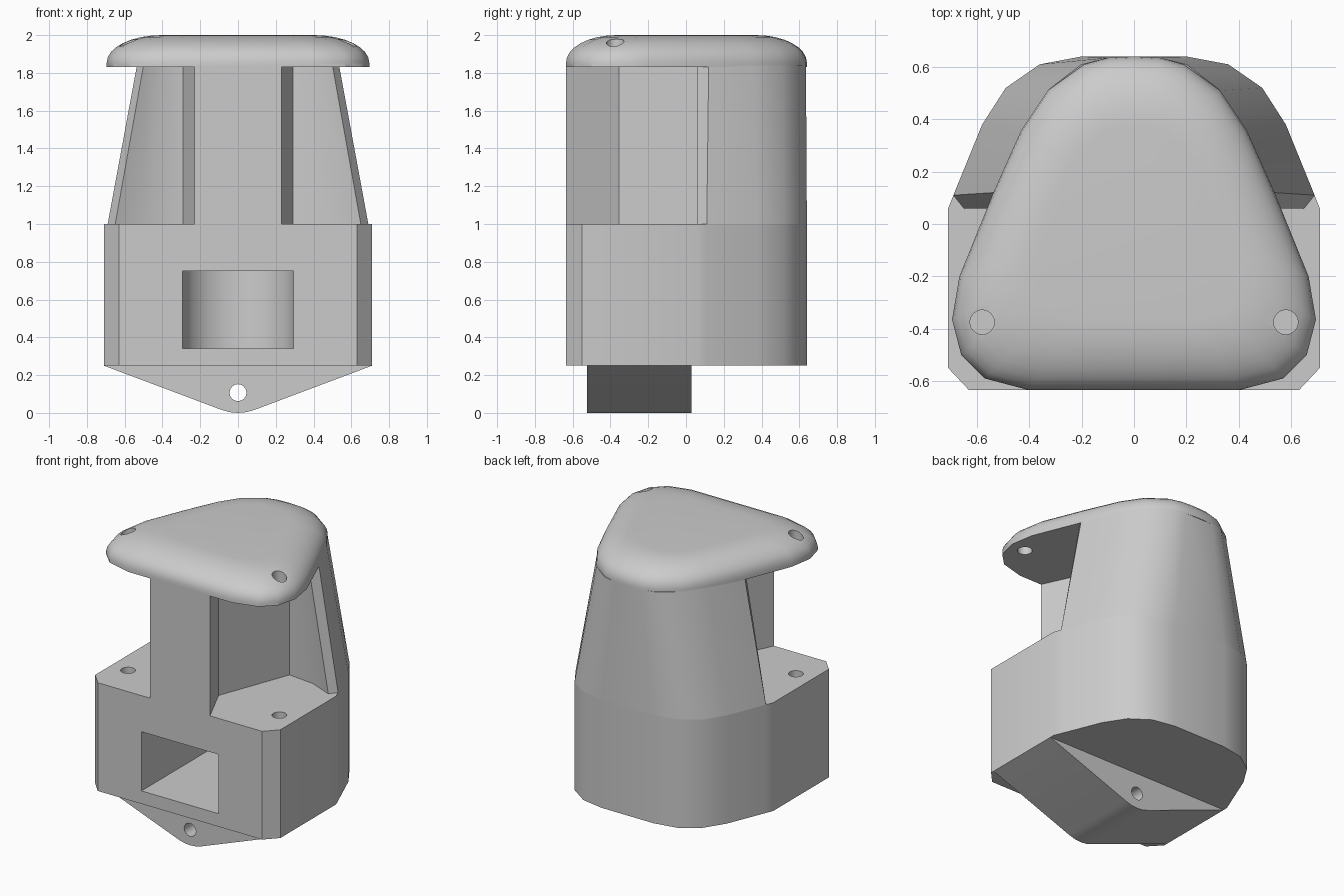
import bpy, bmesh
from math import sin, cos, pi, radians

cube = bpy.data.objects.get("Cube")
if cube:
    bpy.data.objects.remove(cube, do_unlink=True)

grey = bpy.data.materials.new("plain_grey")
grey.use_nodes = True
colour = (0.6, 0.6, 0.6, 1)
grey.diffuse_color = colour
grey.node_tree.nodes["Principled BSDF"].inputs["Base Color"].default_value = colour


def mirrored(half):
    """Close a half outline by reflecting it across x = 0."""
    return half + [(-x, y) for x, y in reversed(half) if x > 0]


def level(outline, z, scale=1):
    return [(x * scale, y * scale, z) for x, y in outline]


def loft(name, rings):
    """Solid skinned through rings with equal point counts."""
    bm = bmesh.new()
    loops = [[bm.verts.new(p) for p in ring] for ring in rings]
    for a, b in zip(loops, loops[1:]):
        for i in range(len(a)):
            j = (i + 1) % len(a)
            bm.faces.new((a[i], a[j], b[j], b[i]))
    bm.faces.new(loops[0])
    bm.faces.new(loops[-1])
    bmesh.ops.recalc_face_normals(bm, faces=bm.faces)
    mesh = bpy.data.meshes.new(name)
    bm.to_mesh(mesh)
    bm.free()
    mesh.materials.append(grey)
    obj = bpy.data.objects.new(name, mesh)
    bpy.context.collection.objects.link(obj)
    return obj


def activate(obj):
    bpy.ops.object.select_all(action='DESELECT')
    obj.select_set(True)
    bpy.context.view_layer.objects.active = obj


def cut(obj, cutter):
    activate(obj)
    mod = obj.modifiers.new("cut", 'BOOLEAN')
    mod.object, mod.operation, mod.solver = cutter, 'DIFFERENCE', 'EXACT'
    bpy.ops.object.modifier_apply(modifier=mod.name)
    bpy.data.objects.remove(cutter, do_unlink=True)


def circle(cx, cy, r, n=16):
    return [(cx + r * cos(2 * pi * i / n), cy + r * sin(2 * pi * i / n)) for i in range(n)]


def smooth(obj):
    activate(obj)
    bpy.ops.object.shade_smooth_by_angle(angle=radians(30))


# Lower body: box front with clipped corners and a rounded back
base_back = [(.2, .64), (.36, .61), (.49, .52), (.58, .38), (.69, .11)]
base = mirrored(base_back + [(.71, .06), (.71, -.55), (.63, -.635)])
body = loft("lower_body", [level(base, .25), level(base, 1)])

# Deep front pocket with a curved back
pocket = mirrored([(0, .5), (.15, .46), (.24, .39), (.295, .29), (.295, -.7)])
cut(body, loft("pocket_cutter", [level(pocket, .34), level(pocket, .75)]))

# Upper column and tapering back wall
column = [(.10, -.355), (.23, -.635)]
foot = base_back + [(.65, .06), (.48, .13), (.29, .15)] + column
head = [(.1, .635), (.2, .61), (.33, .51), (.43, .36), (.535, .12),
        (.5, .06), (.4, .13), (.29, .15)] + column
tower = loft("column_and_back_wall", [level(mirrored(foot), 1), level(mirrored(head), 1.84)])

# Domed cap with a rounded triangular outline
rim = mirrored([(0, .64), (.1, .635), (.19, .61), (.33, .51), (.43, .36), (.535, .125),
                (.667, -.2), (.695, -.365), (.66, -.5), (.57, -.59), (.4, -.635)])
rings = [level(rim, 1.83)]
steps = 8
for i in range(steps + 1):
    a = pi / 2 * i / steps
    rings.append(level(rim, 1.855 + .145 * sin(a), .58 + .42 * cos(a)))
cap = loft("cap", rings)

# Vertical pin holes: through the cap, blind in the ledges
for side in (-1, 1):
    hole = circle(side * .58, -.375, .047)
    cut(cap, loft("cap_hole_cutter", [level(hole, 1.7), level(hole, 2.1)]))
    cut(body, loft("ledge_hole_cutter", [level(hole, .85), level(hole, 1.1)]))

# Wedge bracket under the body, with a cross hole
wedge = mirrored([(.71, .25), (.09, .017), (.045, .004), (0, 0)][::-1])


def upright(outline, y):
    return [(x, y, z) for x, z in outline]


bracket = loft("bottom_bracket", [upright(wedge, -.525), upright(wedge, .03)])
eye = circle(0, .107, .045)
cut(bracket, loft("eye_cutter", [upright(eye, -.8), upright(eye, .3)]))

for part in (body, tower, cap, bracket):
    smooth(part)
